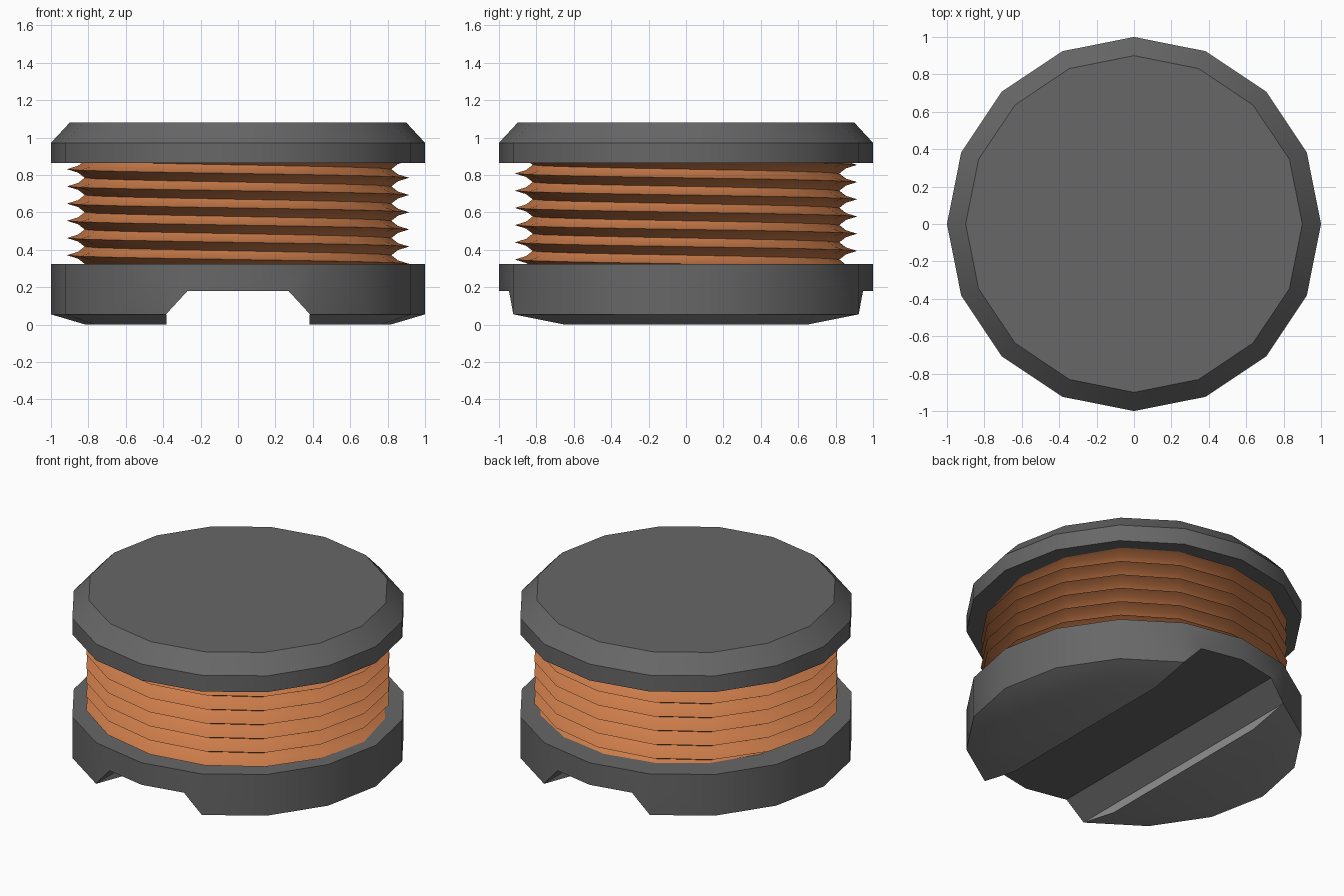
import bpy, bmesh
from math import cos, sin, pi, radians

SIDES = 16

if "Cube" in bpy.data.objects:
    bpy.data.objects.remove(bpy.data.objects["Cube"])


def material(name, rgb):
    m = bpy.data.materials.new(name)
    m.use_nodes = True
    m.diffuse_color = (*rgb, 1)
    m.node_tree.nodes["Principled BSDF"].inputs["Base Color"].default_value = (*rgb, 1)
    return m


ferrite = material("dark_grey_ferrite", (0.135, 0.135, 0.135))
metal = material("grey_contact", (0.28, 0.28, 0.28))
copper = material("copper_wire", (0.6, 0.2, 0.068))


def make_object(name, bm, mat):
    bmesh.ops.recalc_face_normals(bm, faces=bm.faces)
    mesh = bpy.data.meshes.new(name)
    bm.to_mesh(mesh)
    bm.free()
    ob = bpy.data.objects.new(name, mesh)
    bpy.context.collection.objects.link(ob)
    mesh.materials.append(mat)
    return ob


def smooth(ob, angle=30):
    bpy.ops.object.select_all(action="DESELECT")
    ob.select_set(True)
    bpy.context.view_layer.objects.active = ob
    bpy.ops.object.shade_smooth_by_angle(angle=radians(angle))


def loft(name, rings, mat):
    """Closed solid through a stack of equal-sized point rings."""
    bm = bmesh.new()
    rows = [[bm.verts.new(p) for p in ring] for ring in rings]
    n = len(rows[0])
    for a, b in zip(rows, rows[1:]):
        for i in range(n):
            j = (i + 1) % n
            bm.faces.new((a[i], a[j], b[j], b[i]))
    bm.faces.new(rows[0])
    bm.faces.new(rows[-1])
    return make_object(name, bm, mat)


def ring(r, z):
    return [(r * cos(2 * pi * i / SIDES), r * sin(2 * pi * i / SIDES), z)
            for i in range(SIDES)]


# Top flange with chamfered rim
smooth(loft("top_flange", [ring(1, 0.865), ring(1, 0.972), ring(0.9, 1.08)], ferrite))

# Bottom flange with a tapered channel cut from front to back
base = loft("bottom_flange", [ring(1, 0.055), ring(1, 0.325)], ferrite)
channel = [(-0.431, 0.005), (0.431, 0.005), (0.27, 0.18), (-0.27, 0.18)]
cutter = loft("channel_cutter", [[(x, y, z) for x, z in channel] for y in (-1.2, 1.2)], ferrite)
cutter.hide_render = True
cut = base.modifiers.new("channel", "BOOLEAN")
cut.operation = "DIFFERENCE"
cut.solver = "EXACT"
cut.object = cutter
bpy.context.view_layer.objects.active = base
bpy.ops.object.modifier_apply(modifier=cut.name)
bpy.data.objects.remove(cutter)
smooth(base)

# Contact pads under both halves, tapering towards the channel edge
angles = [radians(22.5 * i) for i in range(-3, 4)]
inner = cos(angles[0])
for name, side in (("left_contact", 1), ("right_contact", -1)):
    outline = [(cos(a), sin(a)) for a in angles]
    top = [(side * x, y, 0.055) for x, y in outline]
    bottom = [(side * (inner + 0.7 * (x - inner)), 0.7 * y, 0) for x, y in outline]
    smooth(loft(name, [bottom, top], metal))

# Winding: one continuous ridged helix, its ends buried in the flanges
PITCH, TURNS, START = 0.092, 8, 0.279
ridge = [(0, 0.82), (0.3, 0.855), (0.5, 0.915), (0.7, 0.855)]  # height in pitch, radius
per_turn = len(ridge)
bm = bmesh.new()
columns = []
for j in range(SIDES):
    a = 2 * pi * j / SIDES
    columns.append([bm.verts.new((r * cos(a), r * sin(a),
                                  START + PITCH * (k + h - j / SIDES)))
                    for k in range(TURNS) for h, r in ridge])
for j in range(SIDES):
    a, b = columns[j], columns[(j + 1) % SIDES]
    if j == SIDES - 1:          # the seam climbs by one turn
        a = a[per_turn:]
    for i in range(min(len(a), len(b)) - 1):
        bm.faces.new((a[i], b[i], b[i + 1], a[i + 1]))
smooth(make_object("wire_winding", bm, copper))
